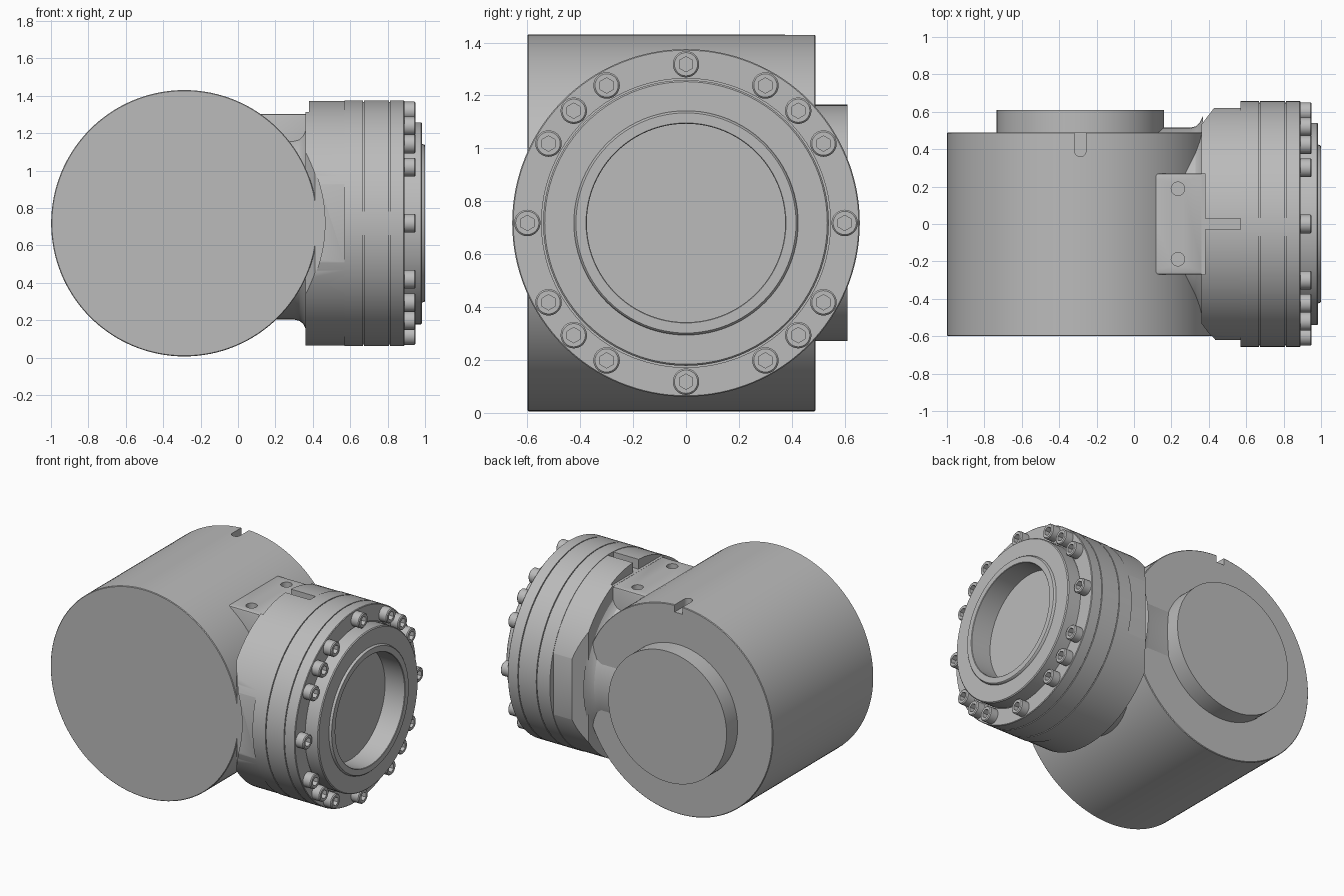
import bpy, bmesh, math
from mathutils import Matrix, Vector

old = bpy.data.objects.get("Cube")
if old:
    bpy.data.objects.remove(old, do_unlink=True)

CX, CZ = -0.287, 0.718      # drum axis, and height shared by both axes

metal = bpy.data.materials.new("satin grey metal")
metal.use_nodes = True
grey = (0.5, 0.5, 0.5, 1)
metal.diffuse_color = grey
metal.node_tree.nodes["Principled BSDF"].inputs["Base Color"].default_value = grey


def finish(name, bm):
    bmesh.ops.recalc_face_normals(bm, faces=bm.faces)
    mesh = bpy.data.meshes.new(name)
    bm.to_mesh(mesh)
    bm.free()
    mesh.materials.append(metal)
    ob = bpy.data.objects.new(name, mesh)
    bpy.context.collection.objects.link(ob)
    return ob


def lathe(name, profile, centre, axis="X", steps=96):
    """Revolve (along, radius) points round an axis through centre."""
    bm = bmesh.new()
    verts = [bm.verts.new((a, 0, r)) for a, r in profile]
    edges = [bm.edges.new(pair) for pair in zip(verts, verts[1:])]
    bmesh.ops.spin(bm, geom=verts + edges, cent=(0, 0, 0), axis=(1, 0, 0),
                   angle=math.tau, steps=steps)
    bmesh.ops.remove_doubles(bm, verts=bm.verts, dist=1e-5)
    turn = {"X": Matrix(),
            "Y": Matrix.Rotation(math.pi / 2, 4, "Z"),
            "Z": Matrix.Rotation(-math.pi / 2, 4, "Y")}[axis]
    bmesh.ops.transform(bm, matrix=Matrix.Translation(centre) @ turn, verts=bm.verts)
    return finish(name, bm)


def rod(name, a, b, r, centre, axis="X", steps=96):
    return lathe(name, [(a, 0), (a, r), (b, r), (b, 0)], centre, axis, steps)


def prism(name, outline, z0, z1):
    """Extrude an xy outline between two heights."""
    bm = bmesh.new()
    face = bm.faces.new([bm.verts.new((x, y, z0)) for x, y in outline])
    top = bmesh.ops.extrude_face_region(bm, geom=[face])["geom"]
    bmesh.ops.translate(bm, vec=(0, 0, z1 - z0),
                        verts=[v for v in top if isinstance(v, bmesh.types.BMVert)])
    return finish(name, bm)


def block(name, x0, x1, y0, y1, z0, z1):
    return prism(name, [(x0, y0), (x1, y0), (x1, y1), (x0, y1)], z0, z1)


def cut(ob, *cutters):
    """Subtract the cutters, bake the result and remove them."""
    for c in cutters:
        m = ob.modifiers.new("cut", "BOOLEAN")
        m.operation, m.solver, m.object = "DIFFERENCE", "EXACT", c
    deps = bpy.context.evaluated_depsgraph_get()
    ob.data = bpy.data.meshes.new_from_object(ob.evaluated_get(deps))
    ob.modifiers.clear()
    for c in cutters:
        bpy.data.objects.remove(c, do_unlink=True)


# Main drum with a round-ended key slot at the top of its back edge
drum = lathe("main_drum", [(-0.6, 0), (-0.6, 0.708), (-0.596, 0.712), (0.486, 0.712),
                           (0.49, 0.708), (0.49, 0)], (CX, 0, CZ), "Y", 128)
cut(drum, block("slot", CX - 0.03, CX + 0.03, 0.39, 0.6, 1.38, 1.5),
    rod("slot_end", 1.38, 1.5, 0.03, (CX, 0.39, 0), "Z", 24))
rod("back_boss", 0.45, 0.61, 0.447, (CX, 0, CZ), "Y")

# Neck flaring into the flange body
lathe("neck", [(0, 0), (0, 0.515), (0.3, 0.515), (0.33, 0.522), (0.35, 0.54),
               (0.37, 0.58), (0.37, 0)], (0, 0, CZ))

# Flat mounting pad with two holes
pad = block("mounting_pad", 0, 0.38, -0.27, 0.27, 0.9, 1.303)
bevel = pad.modifiers.new("soft corners", "BEVEL")
bevel.width, bevel.segments = 0.012, 2
cut(pad, *[rod("hole", 1.25, 1.4, 0.036, (0.235, y, 0), "Z", 32) for y in (-0.188, 0.188)])

# Flange body: side flats, chamfers, drum clearance, pad step and top groove
body = rod("flange_body", 0.362, 0.58, 0.654, (0, 0, CZ))
cutters = [rod("clearance", -0.8, -0.6, 0.752, (CX, 0, CZ), "Y"),
           block("groove", 0.3, 0.57, -0.03, 0.03, 1.304, 1.5),
           block("pad_step", 0.3, 0.38, -0.27, 0.27, 1.304, 1.5)]
for s in (-1, 1):
    cutters.append(block("flat", 0.2, 0.57, *sorted((s * 0.62, s * 0.9)), 0, 1.5))
    cutters.append(prism("chamfer", [(0.3, s * 0.453), (0.45, s * 0.649),
                                     (0.45, s * 0.9), (0.3, s * 0.9)], 0, 1.5))
cut(body, *cutters)

# Stacked flange rings with fine seams
R = 0.657
seams = [(0.57, 0), (0.57, R)]
for x in (0.67, 0.81):
    seams += [(x - 0.003, R), (x - 0.003, R - 0.008), (x + 0.003, R - 0.008), (x + 0.003, R)]
seams += [(0.886, R), (0.89, R - 0.004), (0.89, 0.546), (0.884, 0.546), (0.884, 0.53),
          (0.8, 0.53), (0.8, 0)]
lathe("flange_rings", seams, (0, 0, CZ), steps=128)

# Output hub with raised lip and a recessed bore
lathe("output_hub", [(0.75, 0), (0.75, 0.54), (0.979, 0.54), (0.985, 0.534), (0.985, 0.424),
                     (0.996, 0.42), (1.0, 0.416), (1.0, 0.378), (0.997, 0.375),
                     (0.85, 0.375), (0.85, 0)], (0, 0, CZ))

# Socket-head bolts at every 30 degrees, with one more on each diagonal
master = lathe("flange_bolt", [(0.87, 0), (0.87, 0.05), (0.944, 0.05), (0.95, 0.044),
                               (0.95, 0)], (0, 0, 0), steps=28)
cut(master, rod("socket", 0.915, 1, 0.029, (0, 0, 0), steps=6))
angles = sorted(list(range(0, 360, 30)) + list(range(45, 360, 90)))
for i, deg in enumerate(angles):
    bolt = master if i == 0 else master.copy()
    if i:
        bpy.context.collection.objects.link(bolt)
    a = math.radians(deg)
    bolt.location = Vector((0, 0.6 * math.cos(a), CZ + 0.6 * math.sin(a)))

# Smooth round walls, keep edges sharp
bpy.ops.object.select_all(action="DESELECT")
for ob in bpy.context.collection.objects:
    if ob.type == "MESH" and metal.name in ob.data.materials:
        ob.select_set(True)
        bpy.context.view_layer.objects.active = ob
bpy.ops.object.shade_smooth_by_angle(angle=math.radians(25))
